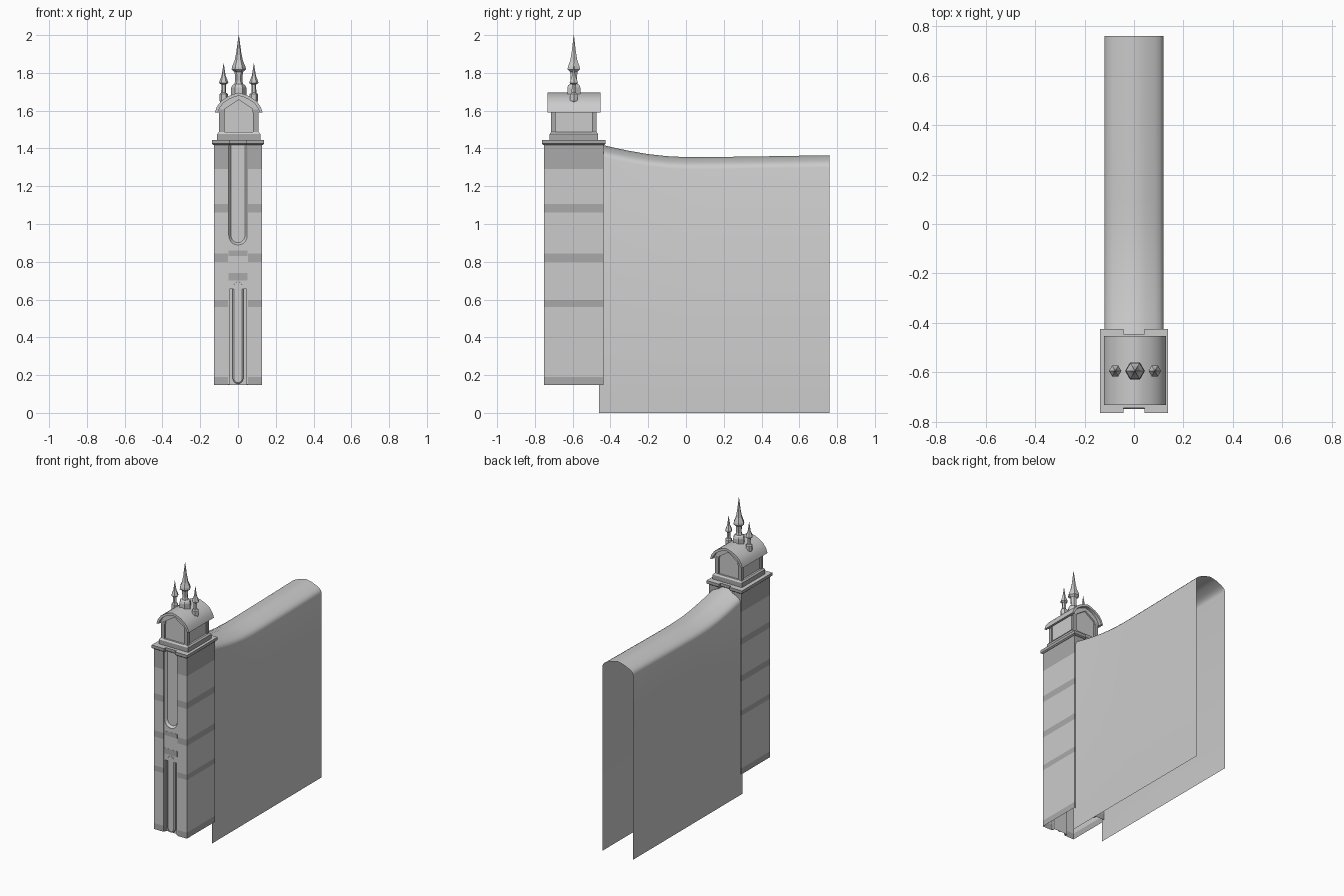
import bpy, bmesh, math

if "Cube" in bpy.data.objects:
    bpy.data.objects.remove(bpy.data.objects["Cube"])

TX, TY, YC = 0.128, 0.157, -0.594      # tower half sizes and centre in y
OFF = 0.004                            # slight sideways offset of the lantern
dark = bpy.data.materials.new("dark_stone")
dark.diffuse_color = (0.40, 0.40, 0.40, 1)
dark.use_nodes = True
dark.node_tree.nodes["Principled BSDF"].inputs["Base Color"].default_value = dark.diffuse_color
light = bpy.data.materials.new("light_stone")
light.diffuse_color = (0.8, 0.8, 0.8, 1)
light.use_nodes = True
light.node_tree.nodes["Principled BSDF"].inputs["Base Color"].default_value = light.diffuse_color


def loft(name, rings, closed=True, caps=True, mat=None, smooth=None):
    """Skin a list of equal-length point rings."""
    bm = bmesh.new()
    vs = [[bm.verts.new(p) for p in r] for r in rings]
    n = len(vs[0])
    for a, b in zip(vs, vs[1:]):
        for i in range(n if closed else n - 1):
            j = (i + 1) % n
            bm.faces.new((a[i], a[j], b[j], b[i]))
    if caps:
        bm.faces.new(vs[0])
        bm.faces.new(vs[-1])
    bmesh.ops.recalc_face_normals(bm, faces=bm.faces[:])
    me = bpy.data.meshes.new(name)
    bm.to_mesh(me)
    bm.free()
    ob = bpy.data.objects.new(name, me)
    bpy.context.collection.objects.link(ob)
    if mat:
        me.materials.append(mat)
    if smooth:
        bpy.ops.object.select_all(action='DESELECT')
        ob.select_set(True)
        bpy.context.view_layer.objects.active = ob
        bpy.ops.object.shade_smooth_by_angle(angle=math.radians(smooth))
    return ob


def prism_y(name, pts, y0, y1, **kw):
    return loft(name, [[(x, y, z) for x, z in pts] for y in (y0, y1)], **kw)


def box(name, cx, cy, hx, hy, z0, z1, mat=None):
    c = [(-1, -1), (1, -1), (1, 1), (-1, 1)]
    return loft(name, [[(cx + a * hx, cy + b * hy, z) for a, b in c] for z in (z0, z1)], mat=mat)


def notched(hx, hy, nx, d, z):
    """Rectangle with a notch in the middle of front and back."""
    half = [(-hx, -hy), (-nx, -hy), (-nx, d - hy), (nx, d - hy), (nx, -hy), (hx, -hy)]
    return [(x, YC + y, z) for x, y in half + [(-x, -y) for x, y in half]]


def arc(r, zc, a0, a1, n=10):
    return [(r * math.cos(math.radians(a0 + (a1 - a0) * i / n)),
             zc + r * math.sin(math.radians(a0 + (a1 - a0) * i / n))) for i in range(n + 1)]


# tower shell, alternating dark and light courses
levels = [0.148, 0.19, 0.56, 0.597, 0.80, 0.843, 1.06, 1.105, 1.29, 1.425]
tower = loft("tower_shell", [notched(TX, TY, 0.053, 0.022, z) for z in levels], caps=False)
tower.data.materials.append(light)
tower.data.materials.append(dark)
for p in tower.data.polygons:
    course, side = divmod(p.index, 12)
    p.material_index = int(course % 2 == 0 and side not in (2, 8))

# panels with slots on front and back of the tower
U = arc(0.049, 0.938, 0, -180)
panel = ([(0.046, 0.15), (0.053, 0.15), (0.053, 1.425), (0.049, 1.425)] + U[1:-1] +
         [(-0.049, 0.938), (-0.049, 1.425), (-0.053, 1.425), (-0.053, 0.15), (-0.046, 0.15),
          (-0.046, 0.655), (0.046, 0.655)])
outer = [(0.049, 1.425)] + U + [(-0.049, 1.425)]
inner = [(0.037, 1.425)] + arc(0.037, 0.938, 0, -180) + [(-0.037, 1.425)]
pill = lambda r: arc(r, 0.672, 0, 180) + arc(r, 0.182, 180, 360)
for s, tag in ((-1, "front"), (1, "back")):
    yd = lambda d: YC + s * (TY - d)     # depth below the face
    prism_y(f"slot_panel_{tag}", panel, yd(0.004), yd(0.022))
    loft(f"upper_slot_rim_{tag}", [[(x, yd(0.005), z) for x, z in outer],
                                   [(x, yd(0.021), z) for x, z in inner]],
         closed=False, caps=False)
    loft(f"lower_slot_bar_{tag}", [[(x, yd(d), z) for x, z in pill(r)]
                                   for r, d in ((0.028, 0.022), (0.028, 0.008), (0.021, 0.003))])
    for z0, z1, k in ((0.83, 0.86, "upper"), (0.70, 0.74, "lower")):
        prism_y(f"panel_band_{k}_{tag}", [(-0.05, z0), (0.05, z0), (0.05, z1), (-0.05, z1)],
                yd(0.003), yd(0.005), mat=dark)

# cornice and stepped plinth of the lantern
cornice = loft("cornice", [notched(0.130, 0.160, 0.042, 0.019, 1.418),
                           notched(0.138, 0.169, 0.042, 0.019, 1.425),
                           notched(0.138, 0.169, 0.042, 0.019, 1.445)])
plinth = loft("lantern_plinth", [[(OFF + a * hx, YC + b * hy, z) for a, b in
                                  ((-1, -1), (1, -1), (1, 1), (-1, 1))]
                                 for hx, hy, z in ((0.114, 0.128, 1.445), (0.114, 0.128, 1.476),
                                                   (0.106, 0.121, 1.487))])
for ob in (cornice, plinth):
    ob.data.materials.append(light)
    ob.data.materials.append(dark)
    for p in ob.data.polygons:
        p.material_index = int(p.normal.z < 0.5)

# roof vault, mirrored half profile
half_out = [(0.126, 1.590), (0.116, 1.620), (0.094, 1.651), (0.062, 1.673), (0.030, 1.687)]
half_in = [(0.111, 1.590), (0.102, 1.613), (0.083, 1.639), (0.054, 1.659), (0.026, 1.672)]


def vault(half, top):
    return ([(OFF + x, z) for x, z in half] + [(OFF, top)] +
            [(OFF - x, z) for x, z in reversed(half)])


v_out, v_in = vault(half_out, 1.695), vault(half_in, 1.679)
prism_y("lantern_roof", v_out + v_in[::-1], YC - 0.138, YC + 0.141, smooth=35)

# lantern body with corner posts and arched gable frames
core = [(OFF + 0.094, 1.485), (OFF + 0.094, 1.615)] + v_in[2:-2] + [(OFF - 0.094, 1.615), (OFF - 0.094, 1.485)]
prism_y("lantern_body", core, YC - 0.108, YC + 0.108)
gable = [(0.074, 1.59), (0.073, 1.61), (0.0, 1.658), (-0.073, 1.61), (-0.074, 1.59)]
for s, tag in ((-1, "front"), (1, "back")):
    prism_y(f"gable_frame_{tag}", v_in + [(OFF + x, z) for x, z in gable[::-1]],
            YC + s * 0.119, YC + s * 0.105)
    for t in (-1, 1):
        box(f"lantern_post_{tag}_{'left' if t < 0 else 'right'}", OFF + t * 0.090,
            YC + s * 0.108, 0.014, 0.012, 1.485, 1.605, dark)


# six-sided spires
def spire(name, x, prof):
    rings = [[(x + r * math.cos(k * math.pi / 3), YC + r * math.sin(k * math.pi / 3), z)
              for k in range(6)] for r, z in prof]
    loft(name, rings)


spire("spire_main", OFF, [(0.040, 1.66), (0.040, 1.722), (0.034, 1.735), (0.023, 1.742),
                          (0.019, 1.76), (0.022, 1.805), (0.038, 1.818), (0.036, 1.832),
                          (0.022, 1.865), (0.013, 1.91), (0.007, 1.955), (0.001, 2.0)])
for t, tag in ((-1, "left"), (1, "right")):
    spire(f"spire_{tag}", OFF + t * 0.080,
          [(0.015, 1.64), (0.023, 1.655), (0.023, 1.687), (0.013, 1.695), (0.012, 1.738),
           (0.025, 1.747), (0.022, 1.757), (0.011, 1.785), (0.006, 1.815), (0.001, 1.85)])

# long wall: open sheet with a rounded coping swept along a dipping ridge
ridge = [(-0.46, 1.424), (-0.40, 1.408), (-0.30, 1.387), (-0.20, 1.370), (-0.10, 1.359),
         (0.0, 1.354), (0.10, 1.354), (0.40, 1.358), (0.76, 1.364)]
coping = [(0.119, 0.064), (0.114, 0.050), (0.104, 0.038), (0.085, 0.027), (0.045, 0.010)]
section = coping + [(0, 0)] + [(-x, d) for x, d in reversed(coping)]
loft("long_wall", [[(0.119, y, 0)] + [(x, y, z - d) for x, d in section] + [(-0.119, y, 0)]
                   for y, z in ridge], closed=False, caps=False, smooth=30)
